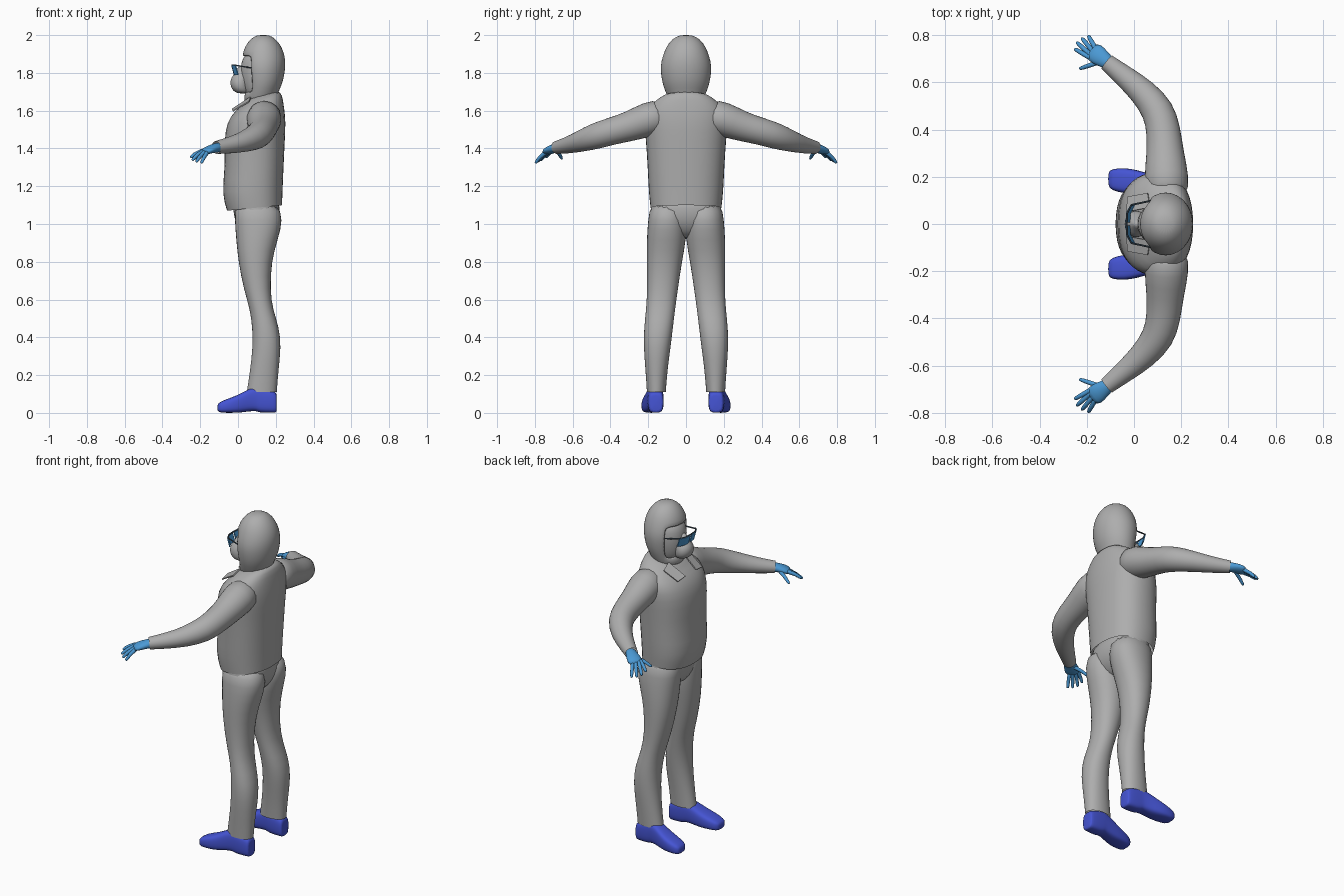
import bpy, bmesh
from math import sin, cos, pi, copysign
from mathutils import Vector as V

cube = bpy.data.objects.get("Cube")
if cube:
    bpy.data.objects.remove(cube)


def material(name, rgb):
    m = bpy.data.materials.new(name)
    m.use_nodes = True
    m.diffuse_color = (*rgb, 1)
    m.node_tree.nodes["Principled BSDF"].inputs["Base Color"].default_value = (*rgb, 1)
    return m


GREY = material("suit grey", (0.42, 0.42, 0.42))
GLOVE = material("glove blue", (0.07, 0.32, 0.66))
SHOE = material("shoe blue", (0.06, 0.09, 0.66))
DARK = material("goggle frame", (0.06, 0.09, 0.12))


def finish(bm, name, mat, mirror=False, subsurf=1, thickness=0):
    bmesh.ops.recalc_face_normals(bm, faces=bm.faces)
    me = bpy.data.meshes.new(name)
    bm.to_mesh(me)
    bm.free()
    me.materials.append(mat)
    ob = bpy.data.objects.new(name, me)
    bpy.context.collection.objects.link(ob)
    for p in me.polygons:
        p.use_smooth = subsurf > 0
    if mirror:
        mod = ob.modifiers.new("mirror", "MIRROR")
        mod.use_axis = (False, True, False)
        mod.use_mirror_merge = False
    if thickness:
        ob.modifiers.new("thickness", "SOLIDIFY").thickness = thickness
    if subsurf:
        mod = ob.modifiers.new("smooth", "SUBSURF")
        mod.levels = mod.render_levels = subsurf
    return ob


def loft(bm, rings, n=16, power=1.0, caps=(True, True)):
    """Skin rings given as (centre, half axis, half axis)."""
    def bend(t):
        return copysign(abs(t) ** power, t) if abs(t) > 1e-6 else 0
    loops = [[bm.verts.new(c + u * bend(cos(2 * pi * k / n)) + v * bend(sin(2 * pi * k / n)))
              for k in range(n)] for c, u, v in rings]
    for a, b in zip(loops, loops[1:]):
        for k in range(n):
            j = (k + 1) % n
            bm.faces.new((a[k], a[j], b[j], b[k]))
    for cap, loop in zip(caps, (loops[0], loops[-1])):
        if cap:
            bm.faces.new(loop)


def level(z, x0, x1, y0, y1, tilt=0):
    """Horizontal ring from its extents."""
    rx = (x1 - x0) / 2
    return V(((x0 + x1) / 2, (y0 + y1) / 2, z)), V((rx, 0, rx * tilt)), V((0, (y1 - y0) / 2, 0))


def tube(path):
    """Rings across a path of (point, side radius, upright radius)."""
    rings = []
    for i, (p, side, up) in enumerate(path):
        t = V(path[min(i + 1, len(path) - 1)][0]) - V(path[max(i - 1, 0)][0])
        s = t.cross(V((0, 0, 1))).normalized()
        rings.append((V(p), s * side, s.cross(t).normalized() * up))
    return rings


# Jacket body
bm = bmesh.new()
loft(bm, [level(z, a, b, -w, w, t) for z, a, b, w, t in (
    (1.085, -.06, .235, .19, .1), (1.17, -.088, .238, .2, .06), (1.3, -.07, .243, .205, 0),
    (1.45, -.075, .25, .215, 0), (1.54, -.06, .255, .225, 0), (1.61, -.02, .245, .215, .1),
    (1.66, .03, .235, .15, .25), (1.69, .05, .215, .1, .25))],
    n=20, power=.85, caps=(False, True))
finish(bm, "jacket_body", GREY)

# Collar flaps
bm = bmesh.new()
bm.faces.new([bm.verts.new(p) for p in (
    (.07, .07, 1.67), (-.03, .05, 1.605), (-.025, .115, 1.595), (.06, .13, 1.645))])
finish(bm, "collar_flaps", GREY, mirror=True, subsurf=0, thickness=.006)

# Sleeves
bm = bmesh.new()
loft(bm, tube([
    ((.14, .1, 1.58), .09, .09), ((.138, .2, 1.555), .098, .095), ((.132, .3, 1.515), .08, .08),
    ((.125, .4, 1.49), .074, .073), ((.105, .48, 1.465), .072, .072), ((.04, .56, 1.437), .06, .057),
    ((-.04, .625, 1.417), .047, .045), ((-.115, .685, 1.405), .037, .035)]), caps=(True, False))
finish(bm, "sleeves", GREY, mirror=True)

# Trousers
bm = bmesh.new()
loft(bm, [level(z, a, b, -w, w) for z, a, b, w in (
    (1.16, -.035, .215, .185), (1.08, -.03, .225, .19), (1.02, -.018, .22, .195),
    (.96, .0, .19, .18), (.92, .04, .14, .1))], power=.85)
finish(bm, "trouser_seat", GREY)

bm = bmesh.new()
loft(bm, [level(z, a, b, i, o) for z, a, b, i, o in (
    (1.12, -.02, .215, .01, .19), (1.02, -.02, .242, -.004, .203), (.92, -.012, .213, -.004, .21),
    (.8, .0, .178, .02, .21), (.65, .03, .172, .042, .207), (.55, .062, .185, .056, .212),
    (.45, .075, .22, .068, .224), (.35, .077, .23, .08, .226), (.22, .062, .215, .098, .215),
    (.11, .045, .207, .106, .208))], power=.92, caps=(True, False))
finish(bm, "trouser_legs", GREY, mirror=True)

# Shoes: upper with a flat sole and a raised arch
bm = bmesh.new()
loft(bm, [(V((x, y, (top + low) / 2)), V((0, w, 0)), V((0, 0, (top - low) / 2))) for x, y, w, low, top in (
    (-.11, .19, .03, .01, .045), (-.095, .188, .046, 0, .06), (-.04, .184, .055, 0, .08),
    (.01, .177, .053, 0, .1), (.06, .168, .047, .008, .13), (.1, .163, .044, .01, .14),
    (.11, .162, .044, 0, .14), (.17, .16, .043, 0, .125), (.2, .159, .038, 0, .11),
    (.205, .159, .034, .005, .1))], power=.6)
finish(bm, "shoes", SHOE, mirror=True)

# Gloves: palm, four fingers and a thumb
bm = bmesh.new()
loft(bm, tube([
    ((-.09, .665, 1.408), .03, .028), ((-.118, .69, 1.403), .032, .026),
    ((-.15, .712, 1.395), .044, .022), ((-.185, .74, 1.378), .044, .017)]), n=12)
for base, tip in (
    ((-.2, .712, 1.382), (-.252, .742, 1.352)), ((-.195, .727, 1.378), (-.243, .77, 1.337)),
    ((-.183, .742, 1.373), (-.222, .788, 1.328)), ((-.168, .753, 1.37), (-.194, .798, 1.322)),
    ((-.15, .685, 1.387), (-.232, .657, 1.345)),
):
    a, b = V(base), V(tip)
    mid = a.lerp(b, .5) + V((0, 0, .007))
    loft(bm, tube([(a - (b - a) * .35, .013, .013), (a, .011, .012), (mid, .011, .011),
                   (a.lerp(b, .9), .009, .009), (b, .006, .006)]), n=8)
finish(bm, "gloves", GLOVE, mirror=True)

# Hood with a face opening
bm = bmesh.new()
loft(bm, [level(z, a, b, -w, w) for z, a, b, w in (
    (1.65, .03, .2, .09), (1.7, .035, .215, .11), (1.74, .03, .235, .125), (1.79, .022, .247, .134),
    (1.84, .016, .253, .137), (1.89, .02, .25, .125), (1.94, .035, .232, .105),
    (1.98, .065, .2, .075), (2.002, .1, .165, .03))], n=20, caps=(False, True))
bm.normal_update()
opening = [f for f in bm.faces if len(f.verts) == 4
           and f.calc_center_median().x < .075 and 1.7 < f.calc_center_median().z < 1.89]
bmesh.ops.delete(bm, geom=opening, context="FACES")
finish(bm, "hood", GREY, thickness=.012)

# Face with brow, nose and a bulging mask
bm = bmesh.new()
loft(bm, [level(z, a, .2, -w, w) for z, a, w in (
    (1.66, .06, .06), (1.695, .03, .075), (1.75, .015, .09), (1.82, .01, .095),
    (1.88, .02, .09), (1.92, .06, .06))])
finish(bm, "face", GREY)
bm = bmesh.new()
loft(bm, [level(z, a, .06, -w, w) for z, a, w in (
    (1.69, .0, .03), (1.705, -.03, .052), (1.74, -.044, .06), (1.775, -.038, .052),
    (1.8, -.015, .03), (1.84, .0, .014))])
finish(bm, "mask", GREY)

# Goggles: wrapped lenses, brow bar and side arms
bm = bmesh.new()
rows = [[bm.verts.new((x + dx, y, z)) for x, y in ((-.022, .006), (-.02, .045), (-.002, .08))]
        for dx, z in ((.006, 1.79), (-.008, 1.84))]
for k in range(2):
    bm.faces.new((rows[0][k], rows[0][k + 1], rows[1][k + 1], rows[1][k]))
finish(bm, "goggle_lenses", GLOVE, mirror=True, subsurf=0, thickness=.006)
bm = bmesh.new()
loft(bm, tube([((-.031, 0, 1.841), .004, .004), ((-.029, .045, 1.841), .004, .004),
               ((-.011, .081, 1.84), .004, .004), ((.08, .1, 1.825), .004, .004)]), n=6)
finish(bm, "goggle_frame", DARK, mirror=True, subsurf=0)
